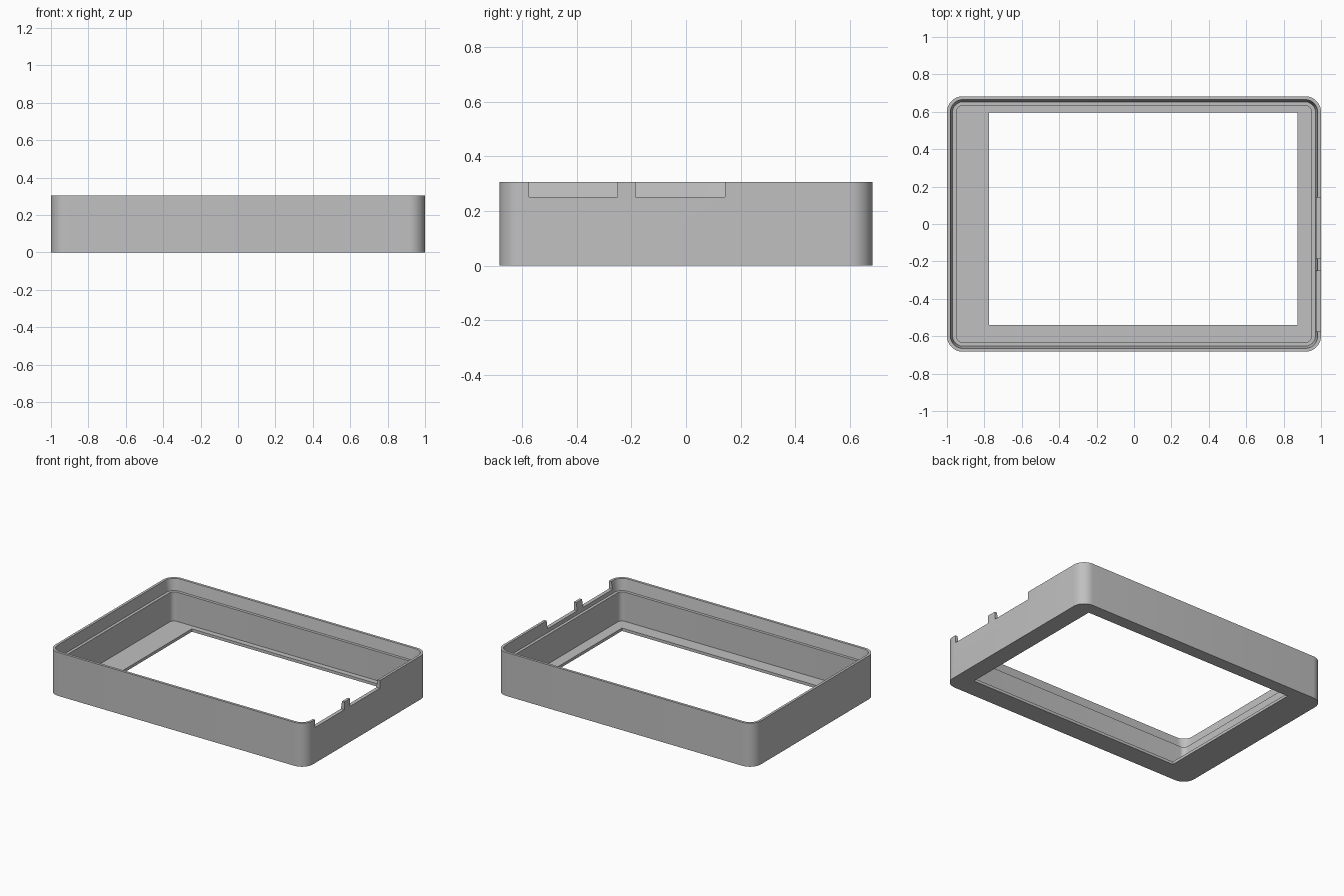
import bpy
import bmesh
from math import cos, sin, pi, radians

if "Cube" in bpy.data.objects:
    bpy.data.objects.remove(bpy.data.objects["Cube"], do_unlink=True)

HALF_X, HALF_Y, HEIGHT = 1.0, 0.683, 0.305
RADIUS, STEPS = 0.085, 10
FLOOR, LEDGE, NOTCH = 0.02, 0.225, 0.25

grey = bpy.data.materials.new("grey plastic")
grey.use_nodes = True
colour = (0.53, 0.53, 0.53, 1)
grey.diffuse_color = colour
grey.node_tree.nodes["Principled BSDF"].inputs["Base Color"].default_value = colour


def rounded_ring(bm, inset, z):
    """Rounded rectangle of vertices, set in from the outer outline."""
    r = RADIUS - inset
    ring = []
    for i, (sx, sy) in enumerate([(1, 1), (-1, 1), (-1, -1), (1, -1)]):
        for k in range(STEPS + 1):
            a = (i + k / STEPS) * pi / 2
            ring.append(bm.verts.new((sx * (HALF_X - RADIUS) + r * cos(a),
                                      sy * (HALF_Y - RADIUS) + r * sin(a), z)))
    return ring


def cut_box(target, name, x, y, z):
    """Cut a box, given by its ranges, out of the target."""
    bpy.ops.mesh.primitive_cube_add(
        size=1, location=[sum(r) / 2 for r in (x, y, z)])
    cutter = bpy.context.object
    cutter.name = name
    cutter.scale = [r[1] - r[0] for r in (x, y, z)]
    cutter.hide_render = True
    mod = target.modifiers.new(name, "BOOLEAN")
    mod.operation = "DIFFERENCE"
    mod.solver = "EXACT"
    mod.object = cutter
    bpy.context.view_layer.objects.active = target
    bpy.ops.object.modifier_apply(modifier=name)
    bpy.data.objects.remove(cutter, do_unlink=True)


# Tray: outer wall, rim, tapered lip, ledge, inner wall and floor
profile = [(0, 0), (0, HEIGHT), (0.018, HEIGHT), (0.03, LEDGE),
           (0.05, LEDGE), (0.05, FLOOR)]
bm = bmesh.new()
rings = [rounded_ring(bm, inset, z) for inset, z in profile]
for low, high in zip(rings, rings[1:]):
    for i in range(len(low)):
        j = (i + 1) % len(low)
        bm.faces.new((low[i], low[j], high[j], high[i]))
bm.faces.new(rings[0][::-1])
bm.faces.new(rings[-1])
bmesh.ops.recalc_face_normals(bm, faces=bm.faces)
mesh = bpy.data.meshes.new("bezel_case")
bm.to_mesh(mesh)
bm.free()
mesh.materials.append(grey)
case = bpy.data.objects.new("bezel_case", mesh)
bpy.context.collection.objects.link(case)

# Screen window through the floor
cut_box(case, "screen_window", (-0.775, 0.875), (-0.54, 0.595), (-0.1, 0.1))

# Two port notches in the lip of the left wall
for y in [(-0.575, -0.25), (-0.185, 0.143)]:
    cut_box(case, "port_notch", (0.96, 1.1), y, (NOTCH, 0.4))

bpy.ops.object.select_all(action="DESELECT")
case.select_set(True)
bpy.context.view_layer.objects.active = case
bpy.ops.object.shade_smooth_by_angle(angle=radians(30))
